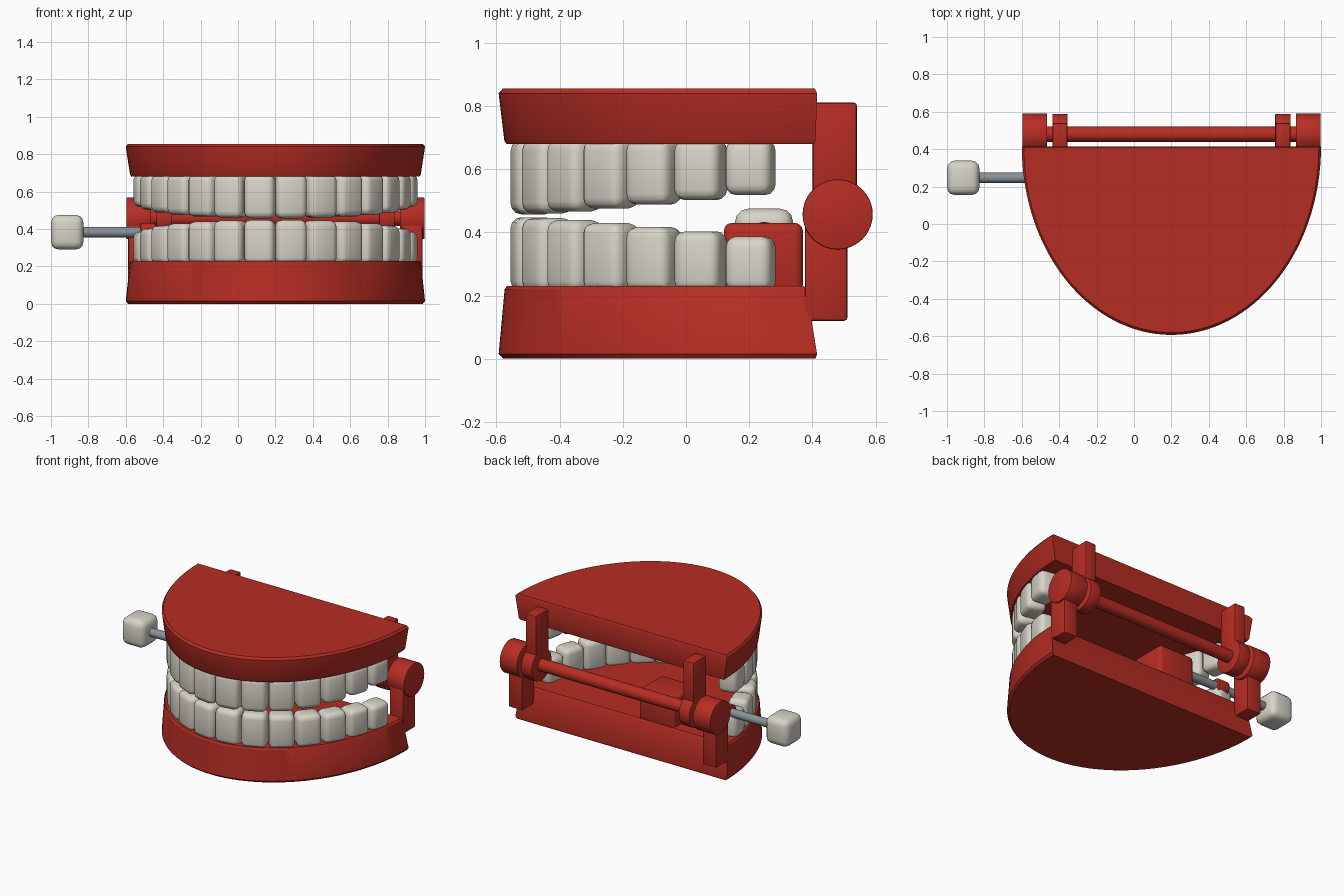
import bpy, bmesh, math
from mathutils import Matrix, Vector

if "Cube" in bpy.data.objects:
    bpy.data.objects.remove(bpy.data.objects["Cube"])

CX = 0.2          # centre line of the jaws
HY, HZ = 0.48, 0.457   # hinge axis


def material(name, rgb):
    m = bpy.data.materials.new(name)
    m.diffuse_color = (*rgb, 1)
    m.use_nodes = True
    m.node_tree.nodes["Principled BSDF"].inputs["Base Color"].default_value = m.diffuse_color
    return m


RED = material("gum red", (0.47, 0.026, 0.017))
WHITE = material("tooth ivory", (0.68, 0.66, 0.58))
GREY = material("shaft grey", (0.25, 0.29, 0.32))


def finish(bm, name, mat, angle=35):
    bmesh.ops.recalc_face_normals(bm, faces=bm.faces)
    me = bpy.data.meshes.new(name)
    bm.to_mesh(me)
    bm.free()
    ob = bpy.data.objects.new(name, me)
    bpy.context.collection.objects.link(ob)
    me.materials.append(mat)
    bpy.ops.object.select_all(action='DESELECT')
    ob.select_set(True)
    bpy.context.view_layer.objects.active = ob
    bpy.ops.object.shade_smooth_by_angle(angle=math.radians(angle))
    return ob


def box(name, lo, hi, mat, bevel=0.01, segs=2, rot=0.0, angle=35):
    lo, hi = Vector(lo), Vector(hi)
    bm = bmesh.new()
    bmesh.ops.create_cube(bm, size=1)
    bmesh.ops.scale(bm, vec=hi - lo, verts=bm.verts)
    bmesh.ops.bevel(bm, geom=bm.edges[:], offset=bevel, segments=segs,
                    profile=0.5, affect='EDGES')
    bmesh.ops.transform(bm, verts=bm.verts, matrix=Matrix.Translation((lo + hi) / 2)
                        @ Matrix.Rotation(rot, 4, 'Z'))
    return finish(bm, name, mat, angle)


def rod(name, x0, x1, y, z, r, mat, bevel=0.0, segs=40):
    bm = bmesh.new()
    bmesh.ops.create_cone(bm, cap_ends=True, segments=segs, radius1=r, radius2=r,
                          depth=abs(x1 - x0))
    if bevel:
        rims = [e for e in bm.edges if any(len(f.verts) > 4 for f in e.link_faces)]
        bmesh.ops.bevel(bm, geom=rims, offset=bevel, segments=2, profile=0.5,
                        affect='EDGES')
    bmesh.ops.transform(bm, verts=bm.verts,
                        matrix=Matrix.Translation(((x0 + x1) / 2, y, z))
                        @ Matrix.Rotation(math.pi / 2, 4, 'Y'))
    return finish(bm, name, mat)


def jaw(name, rings, n=64):
    """Half-ellipse slab lofted through rings of (z, half width, front y, back y)."""
    bm = bmesh.new()
    loops = []
    for z, a, front, back in rings:
        loops.append([bm.verts.new((CX + a * math.cos(t), back - (back - front) * math.sin(t), z))
                      for t in (math.pi * i / n for i in range(n + 1))])
    for p, q in zip(loops, loops[1:]):
        for i in range(n + 1):
            j = (i + 1) % (n + 1)
            bm.faces.new((p[i], p[j], q[j], q[i]))
    bm.faces.new(loops[0])
    bm.faces.new(loops[-1])
    return finish(bm, name, RED, 30)


# Jaw slabs
jaw("lower_jaw", [(0, 0.788, -0.577, 0.41), (0.015, 0.8, -0.593, 0.415),
                  (0.22, 0.778, -0.574, 0.381), (0.23, 0.77, -0.566, 0.373)])
jaw("upper_jaw", [(0.68, 0.77, -0.568, 0.405), (0.69, 0.777, -0.575, 0.41),
                  (0.84, 0.8, -0.593, 0.415), (0.855, 0.788, -0.58, 0.408)])

# Teeth, spaced evenly along an elliptical arch
A, B, Y0, STEP = 0.708, 0.905, 0.415, 0.163


def arch_angle(dist):
    t, s, dt = 0.0, 0.0, 0.001
    while s < dist:
        s += dt * math.hypot(A * math.cos(t), B * math.sin(t))
        t += dt
    return t


for i in range(7):
    t = arch_angle(STEP * (i + 0.5))
    dx, y = A * math.sin(t), Y0 - B * math.cos(t)
    tilt = math.atan2(B * math.sin(t), A * math.cos(t))
    gap = 0.004 + 0.062 * max(0, (y + 0.5) / 0.71) ** 1.2
    w, d = 0.082 - 0.0012 * i, 0.065
    for s, side in ((1, "right"), (-1, "left")):
        x = CX + s * dx
        for row, z0, z1 in (("lower", 0.212, 0.4525 - gap), ("upper", 0.4525 + gap, 0.692)):
            box(f"{row}_tooth_{side}_{i + 1}", (x - w, y - d, z0), (x + w, y + d, z1),
                WHITE, 0.034, 3, s * tilt, 40)

# Hinge: bar, outer knuckles on the lower jaw, inner knuckles on the upper jaw
rod("hinge_bar", CX - 0.7, CX + 0.7, HY, HZ, 0.041, RED)
for s, side in ((1, "right"), (-1, "left")):
    def span(a, b):
        return sorted((CX + s * a, CX + s * b))
    o, k = span(0.665, 0.797), span(0.555, 0.637)
    rod(f"outer_knuckle_{side}", o[0], o[1], HY, HZ, 0.111, RED, 0.004)
    rod(f"inner_knuckle_{side}", k[0], k[1], HY, HZ, 0.108, RED, 0.004)
    b = span(0.68, 0.787)
    box(f"lower_hinge_arm_{side}", (b[0], 0.376, 0.12), (b[1], 0.511, HZ), RED)
    box(f"upper_hinge_arm_{side}", (k[0], 0.4, HZ + 0.05), (k[1], 0.541, 0.811), RED)

# Wind-up mechanism
KY, KZ = 0.247, 0.383
box("winder_box", (-0.17, 0.12, 0.21), (0.1, 0.37, 0.43), RED, 0.025, 3)
rod("winder_shaft", -0.86, -0.15, KY, KZ, 0.028, GREY, segs=24)
rod("shaft_collar", -0.52, -0.44, KY, KZ, 0.05, RED, 0.006, 24)
box("winder_knob", (-1.0, 0.155, 0.29), (-0.826, 0.339, 0.475), WHITE, 0.042, 3, 0, 40)
